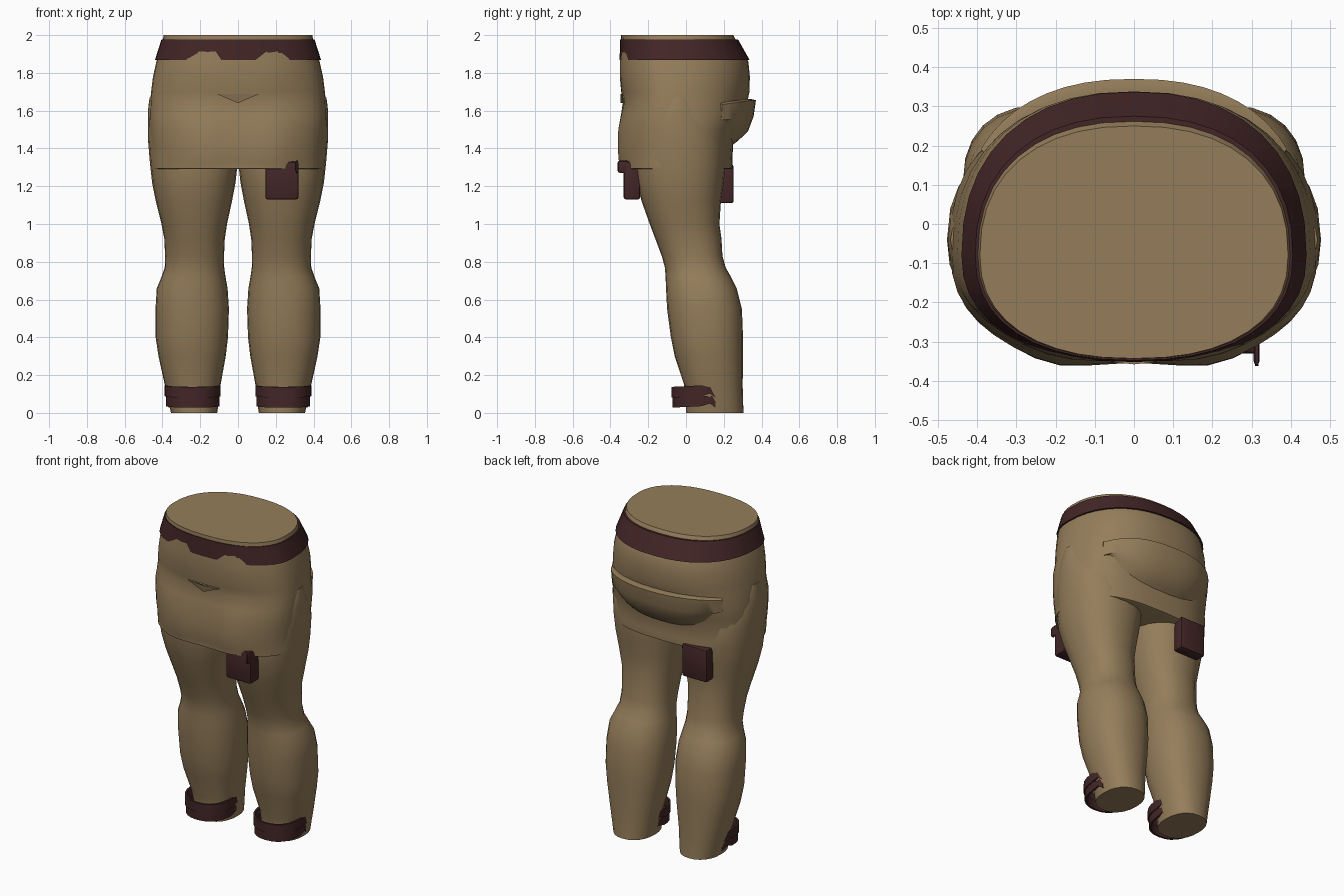
import bpy, bmesh, math
from mathutils import Matrix

if "Cube" in bpy.data.objects:
    bpy.data.objects.remove(bpy.data.objects["Cube"])


def material(name, rgb):
    m = bpy.data.materials.new(name)
    m.diffuse_color = (*rgb, 1)
    m.use_nodes = True
    m.node_tree.nodes["Principled BSDF"].inputs["Base Color"].default_value = m.diffuse_color
    return m


CLOTH = material("khaki_cloth", (0.30, 0.207, 0.103))
LEATHER = material("dark_leather", (0.056, 0.019, 0.020))


def finish(name, bm, mat, angle=40):
    bmesh.ops.recalc_face_normals(bm, faces=bm.faces)
    me = bpy.data.meshes.new(name)
    bm.to_mesh(me)
    bm.free()
    ob = bpy.data.objects.new(name, me)
    bpy.context.collection.objects.link(ob)
    me.materials.append(mat)
    bpy.ops.object.select_all(action='DESELECT')
    ob.select_set(True)
    bpy.context.view_layer.objects.active = ob
    bpy.ops.object.shade_smooth_by_angle(angle=math.radians(angle))
    return ob


def oval(a, x0, x1, y0, y1, yc, e):
    """Point on a rounded oval whose widest line is at yc."""
    c, s = math.cos(a), math.sin(a)
    px = math.copysign(abs(c) ** (2 / e), c)
    py = math.copysign(abs(s) ** (2 / e), s)
    return ((x0 + x1) / 2 + (x1 - x0) / 2 * px,
            yc + py * ((y1 - yc) if s > 0 else (yc - y0)))


def loft(bm, rings, closed=True, caps=True, loop=False):
    """Skin a list of point rings."""
    vs = [[bm.verts.new(p) for p in r] for r in rings]
    n = len(vs[0])
    pairs = list(zip(vs, vs[1:])) + ([(vs[-1], vs[0])] if loop else [])
    for a, b in pairs:
        for i in range(n if closed else n - 1):
            j = (i + 1) % n
            bm.faces.new((a[i], a[j], b[j], b[i]))
    if caps and closed:
        bm.faces.new(vs[0])
        bm.faces.new(vs[-1])
    if loop and not closed:
        bm.faces.new([r[0] for r in vs])
        bm.faces.new([r[-1] for r in vs])


def angles(n, a0=0, a1=360):
    k = n if a1 - a0 == 360 else n - 1
    return [math.radians(a0 + (a1 - a0) * i / k) for i in range(n)]


# hips and hanging skirt: z, half width, front, back, widest y, front lobes
HIPS = [(1.29, 0.445, -0.335, 0.235, -0.03, 0.015), (1.295, 0.458, -0.345, 0.245, -0.03, 0.015),
        (1.325, 0.460, -0.345, 0.247, -0.03, 0.02), (1.345, 0.458, -0.350, 0.245, -0.03, 0.02),
        (1.42, 0.464, -0.353, 0.25, -0.04, 0.02), (1.50, 0.468, -0.350, 0.27, -0.05, 0.02),
        (1.58, 0.468, -0.340, 0.30, -0.06, 0.012), (1.65, 0.465, -0.333, 0.325, -0.07, 0.003),
        (1.70, 0.460, -0.343, 0.336, -0.07, 0.003), (1.78, 0.450, -0.350, 0.338, -0.07, 0.008),
        (1.86, 0.432, -0.350, 0.330, -0.08, 0.008), (1.97, 0.400, -0.344, 0.266, -0.08, 0),
        (2.00, 0.393, -0.343, 0.25, -0.08, 0)]
rings = []
for z, w, f, b, yc, lobe in HIPS:
    ring = []
    for a in angles(40):
        x, y = oval(a, -w, w, f, b, yc, 2.3 + 0.3 * (z < 1.6))
        if y < yc:
            y -= lobe * math.exp(-((abs(x) - 0.2) / 0.11) ** 2)
        ring.append((x, y, z))
    rings.append(ring)
bm = bmesh.new()
loft(bm, rings)
finish("hips_and_skirt", bm, CLOTH)

# belt
BELT = [(1.868, 0.440, -0.352, 0.337), (1.978, 0.405, -0.348, 0.275),
        (1.978, 0.393, -0.338, 0.26), (1.868, 0.42, -0.335, 0.31)]
bm = bmesh.new()
loft(bm, [[(*oval(a, -w, w, f, b, -0.08, 2.3), z) for a in angles(40)]
          for z, w, f, b in BELT], caps=False, loop=True)
finish("belt", bm, LEATHER)

# legs: z, inner x, outer x, front y, back y
LEG = [(0, 0.11, 0.355, 0.0, 0.305), (0.06, 0.102, 0.368, 0.0, 0.302), (0.15, 0.092, 0.388, -0.01, 0.30),
       (0.30, 0.065, 0.421, -0.06, 0.302), (0.40, 0.053, 0.436, -0.08, 0.302),
       (0.55, 0.048, 0.437, -0.10, 0.296), (0.66, 0.055, 0.430, -0.106, 0.268),
       (0.72, 0.066, 0.405, -0.108, 0.238), (0.77, 0.073, 0.388, -0.112, 0.21),
       (0.83, 0.074, 0.386, -0.128, 0.193), (0.92, 0.070, 0.390, -0.162, 0.188),
       (1.0, 0.058, 0.405, -0.192, 0.177), (1.12, 0.032, 0.435, -0.235, 0.185),
       (1.22, 0.013, 0.455, -0.262, 0.20), (1.32, 0.002, 0.466, -0.275, 0.21),
       (1.44, 0.005, 0.476, -0.27, 0.205), (1.54, 0.03, 0.477, -0.25, 0.17),
       (1.62, 0.08, 0.475, -0.18, 0.10), (1.67, 0.15, 0.468, -0.13, 0.05)]
# ankle straps: bottom z, top z, grow
STRAPS = [(0.085, 0.142, 0.0), (0.032, 0.090, -0.006)]


def strap_ring(grow, z, ends):
    out = []
    for k, a in enumerate(angles(17, 152, 388)):
        x, y = oval(a, 0.092 - grow, 0.388 + grow, -0.077 - grow, 0.22, 0.09, 2.3)
        ragged = 0.012 * (1 if k % 2 else -1) if k in (0, 1, 15, 16) else 0
        out.append((x, y, z + ragged * ends + 0.05 * (y + 0.07) - 0.004))
    return out


for side, label in ((1, "right"), (-1, "left")):
    bm = bmesh.new()
    loft(bm, [[(*oval(a, i, o, f, b, (f + b) / 2, 2.25), z) for a in angles(24)]
              for z, i, o, f, b in LEG])
    bm.transform(Matrix.Diagonal((side, 1, 1, 1)))
    finish(label + "_leg", bm, CLOTH, 50)
    for n, (z0, z1, g) in enumerate(STRAPS):
        bm = bmesh.new()
        loft(bm, [strap_ring(g, z0, 1), strap_ring(g, z1, -1),
                  strap_ring(g - 0.012, z1, -1), strap_ring(g - 0.012, z0, 1)],
             closed=False, loop=True)
        bm.transform(Matrix.Diagonal((side, 1, 1, 1)))
        finish(f"{label}_ankle_strap_{n + 1}", bm, LEATHER, 35)

# sagging cloth fold across the back: z, half width, back y
FOLD = [(1.645, 0.40, 0.25), (1.662, 0.425, 0.345), (1.655, 0.435, 0.370), (1.57, 0.432, 0.358),
        (1.49, 0.42, 0.328), (1.44, 0.41, 0.275), (1.41, 0.40, 0.235)]
bm = bmesh.new()
rings = []
for z, w, b in FOLD:
    ring = []
    for a in angles(19, 28, 152):
        x, y = oval(a, -w, w, -0.3, b, 0.0, 2.3)
        t = min(1, abs(x) / 0.42)
        ring.append((x, y, z + (0.10 * t ** 3 if z < 1.5 else -0.03 * t ** 4)))
    rings.append(ring)
loft(bm, rings, closed=False, loop=True)
finish("back_fold", bm, CLOTH, 35)

# small triangular crease on the belly
bm = bmesh.new()
loft(bm, [[(-0.11, y0, 1.687), (0.0, y0, 1.64), (0.11, y0, 1.687), (0.0, y1, 1.687)]
          for y0, y1 in ((-0.346, -0.358), (-0.32, -0.32))])
finish("belly_crease", bm, CLOTH, 20)


# pouches
def pouch(name, x0, x1, y0, y1, z0, z1):
    bm = bmesh.new()
    bmesh.ops.create_cube(bm, size=1)
    for v in bm.verts:
        v.co = ((x0 + x1) / 2 + v.co.x * (x1 - x0),
                (y0 + y1) / 2 + v.co.y * (y1 - y0),
                (z0 + z1) / 2 + v.co.z * (z1 - z0))
    bmesh.ops.bevel(bm, geom=bm.edges[:], offset=0.012, segments=2, affect='EDGES', profile=0.5)
    finish(name, bm, LEATHER, 40)


pouch("front_pouch", 0.145, 0.32, -0.33, -0.243, 1.13, 1.33)
pouch("front_pouch_loop", 0.305, 0.32, -0.362, -0.30, 1.27, 1.335)
pouch("back_pouch", -0.32, -0.145, 0.18, 0.252, 1.11, 1.315)
